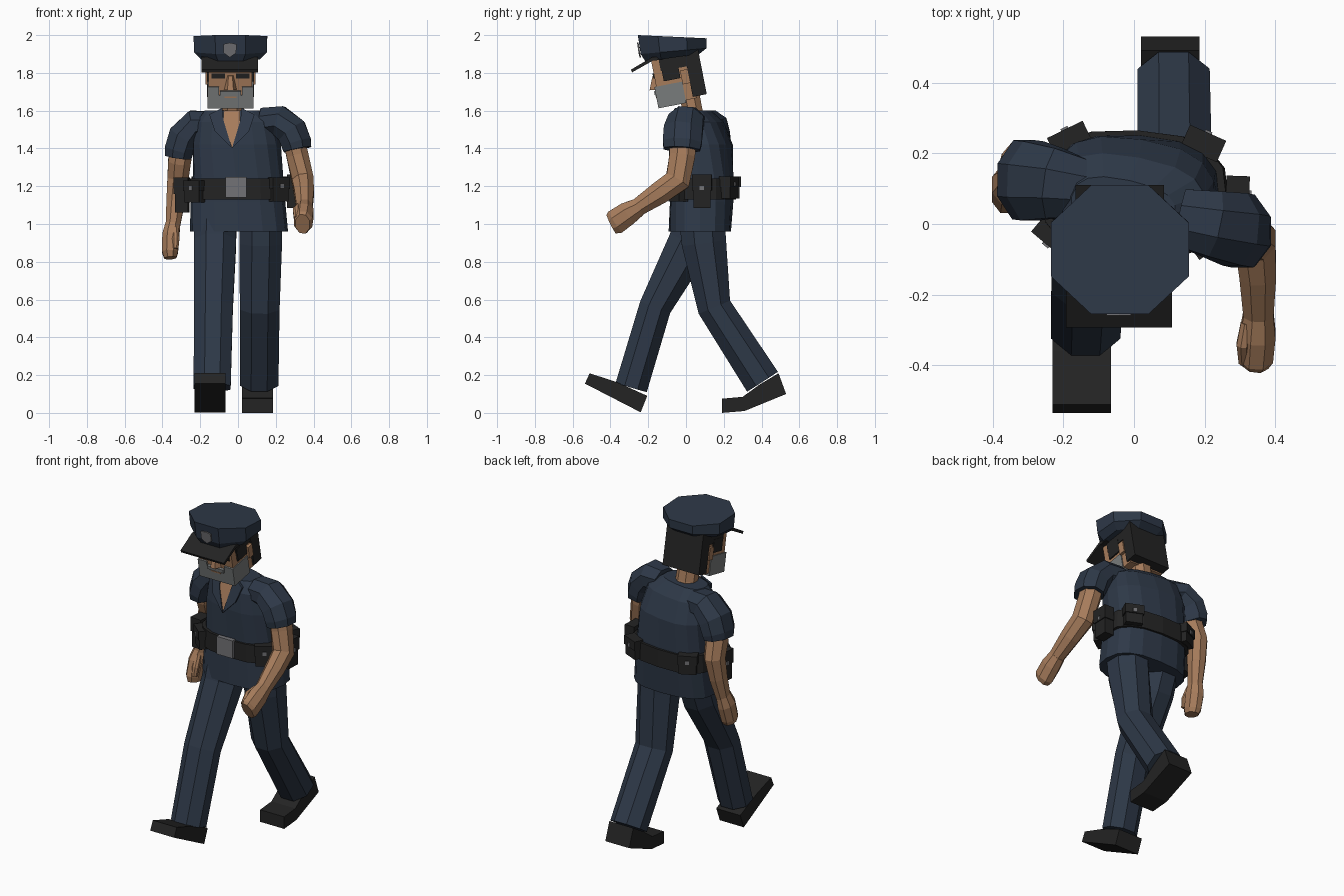
import bpy, bmesh, math
from mathutils import Vector, Matrix


def material(name, r, g, b):
    m = bpy.data.materials.new(name)
    m.diffuse_color = (r, g, b, 1)
    return m


NAVY = material("navy_cloth", 0.027, 0.040, 0.064)
BLACK = material("black_leather", 0.017, 0.017, 0.017)
SKIN = material("skin", 0.38, 0.20, 0.105)
GREY = material("grey_beard", 0.19, 0.20, 0.20)
STEEL = material("steel", 0.17, 0.17, 0.18)


def finish(name, bm, mat):
    bmesh.ops.recalc_face_normals(bm, faces=bm.faces)
    mesh = bpy.data.meshes.new(name)
    bm.to_mesh(mesh)
    bm.free()
    mesh.materials.append(mat)
    ob = bpy.data.objects.new(name, mesh)
    bpy.context.collection.objects.link(ob)
    return ob


def loft(name, rings, mat):
    """Skin a stack of equal-length rings and cap both ends."""
    bm = bmesh.new()
    vs = [[bm.verts.new(p) for p in r] for r in rings]
    n = len(vs[0])
    for a, b in zip(vs, vs[1:]):
        for i in range(n):
            bm.faces.new((a[i], a[(i + 1) % n], b[(i + 1) % n], b[i]))
    bm.faces.new(vs[0])
    bm.faces.new(vs[-1])
    return finish(name, bm, mat)


def tube(name, path, mat, ref=(1, 0, 0), n=8):
    """Limb along (centre, half_width, half_depth) stations."""
    pts = [Vector(p[0]) for p in path]
    rings = []
    for i, (c, w, d) in enumerate(path):
        t = (pts[min(i + 1, len(pts) - 1)] - pts[max(i - 1, 0)]).normalized()
        u = Vector(ref)
        u = (u - u.dot(t) * t).normalized()
        v = t.cross(u)
        k = 1 / math.cos(math.pi / n)
        angs = [(j + 0.5) * 2 * math.pi / n for j in range(n)]
        rings.append([pts[i] + k * (u * w * math.cos(a) + v * d * math.sin(a)) for a in angs])
    return loft(name, rings, mat)


def body(name, levels, mat, n=16):
    """Rounded-box rings: z, cx, cy, rx, ry, twist in degrees."""
    def sp(c):
        return math.copysign(abs(c) ** 0.75, c)
    rings = []
    for z, cx, cy, rx, ry, tw in levels:
        rot = Matrix.Rotation(math.radians(tw), 3, 'Z')
        angs = [j * 2 * math.pi / n for j in range(n)]
        rings.append([rot @ Vector((rx * sp(math.cos(a)), ry * sp(math.sin(a)), 0))
                      + Vector((cx, cy, z)) for a in angs])
    return loft(name, rings, mat)


def box(name, lo, hi, mat, matrix=Matrix()):
    bm = bmesh.new()
    bmesh.ops.create_cube(bm, size=1)
    for v in bm.verts:
        v.co = matrix @ Vector([l + (h - l) * (c + 0.5) for l, h, c in zip(lo, hi, v.co)])
    return finish(name, bm, mat)


def prism(name, yz, x0, x1, mat):
    return loft(name, [[(x, y, z) for y, z in yz] for x in (x0, x1)], mat)


def plate(name, pts, mat, off=(0, -0.008, 0)):
    return loft(name, [pts, [Vector(p) + Vector(off) for p in pts]], mat)


# Trousers
tube("back_leg", [((0.12, 0.085, 1.02), .113, .12), ((0.12, 0.095, .9), .113, .118),
                  ((0.115, 0.15, .56), .105, .09), ((0.112, 0.405, .165), .102, .097)], NAVY)
tube("front_leg", [((-0.12, 0.06, 1.02), .112, .12), ((-0.122, 0.02, .9), .112, .115),
                   ((-0.13, -0.163, .56), .103, .085), ((-0.137, -0.29, .135), .098, .086)], NAVY)

# Shoes
prism("back_shoe", [(.19, 0), (.19, .075), (.30, .085), (.39, .15), (.49, .21),
                    (.53, .10), (.31, .01)], .02, .185, BLACK)
prism("front_shoe", [(-.51, .21), (-.535, .155), (-.24, .003), (-.205, .09), (-.36, .16)],
      -.23, -.065, BLACK)

# Shirt, twisting towards the shoulders
body("shirt", [(.96, .005, .073, .26, .165, 0), (1.12, 0, .083, .25, .168, -2),
               (1.25, 0, .083, .24, .168, -4), (1.42, -.005, .078, .235, .163, -9),
               (1.54, -.01, .06, .215, .13, -11), (1.60, -.03, .045, .15, .08, -12)], NAVY)

# Belt with buckle
body("belt", [(1.13, 0, .083, .268, .182, -3), (1.24, 0, .083, .262, .182, -3)], BLACK)
box("buckle", (-.065, -.118, 1.14), (.045, -.09, 1.25), STEEL)


def pouch(name, x, y, z, size, deg):
    """Belt pouch whose -y side faces outward, with a stud."""
    m = Matrix.Translation((x, y, z)) @ Matrix.Rotation(math.radians(deg), 4, 'Z')
    sx, sy, sz = (s / 2 for s in size)
    box(name, (-sx, -sy, -sz), (sx, sy, sz), BLACK, m)
    box(name + "_flap", (-sx - .006, -sy - .006, sz * .1), (sx + .006, sy, sz + .006), BLACK, m)
    box(name + "_stud", (-.011, -sy - .012, .01), (.011, -sy, .032), STEEL, m)


pouch("front_left_pouch", -.225, -.03, 1.17, (.10, .06, .11), -40)
pouch("front_right_pouch", .21, -.04, 1.18, (.10, .06, .12), 35)
pouch("rear_right_pouch", .195, .225, 1.19, (.10, .06, .11), 156)
pouch("rear_left_pouch", -.18, .235, 1.19, (.10, .06, .11), 206)
pouch("right_holster", .29, .085, 1.17, (.09, .06, .17), 88)
pouch("left_holster", -.295, .07, 1.15, (.10, .07, .18), -95)


# Open collar
def chest(x, z, lift=0.0):
    t = (z - 1.42) / .12 if z < 1.54 else 1 + (z - 1.54) / .06
    y = -.085 + (.017 * t if t < 1 else .017 + .035 * (t - 1))
    return (x, y - .2 * (x + .03) - lift, z)


plate("open_neck", [chest(-.03, 1.40, .006), chest(-.08, 1.54, .006), chest(-.075, 1.60, .006),
                    chest(.01, 1.60, .006), chest(.01, 1.54, .006)], SKIN)
for name, s in (("left_lapel", -1), ("right_lapel", 1)):
    x = -.032
    plate(name, [chest(x, 1.40, .008), chest(x + s * .045, 1.55, .008),
                 chest(x + s * .05, 1.615, .008), chest(x + s * .12, 1.58, .004),
                 chest(x + s * .09, 1.49, .006)], NAVY, (0, -.014, 0))
tube("neck", [((-.03, .05, 1.52), .075, .06), ((-.03, .035, 1.6), .062, .052),
              ((-.035, .01, 1.72), .06, .055)], SKIN)

# Sleeves
Y = (0, 1, 0)
tube("right_sleeve", [((.13, .02, 1.54), .08, .075), ((.22, .0, 1.545), .094, .08),
                      ((.285, -.015, 1.49), .103, .083), ((.308, -.02, 1.43), .103, .08),
                      ((.315, -.022, 1.395), .096, .074)], NAVY, Y)
tube("left_sleeve", [((-.14, .10, 1.52), .08, .075), ((-.225, .115, 1.525), .1, .08),
                     ((-.288, .122, 1.46), .112, .083), ((-.312, .125, 1.39), .112, .077),
                     ((-.317, .128, 1.355), .104, .07)], NAVY, Y)

# Arms and hands
tube("right_arm", [((.295, -.015, 1.45), .058, .07), ((.315, -.02, 1.36), .058, .068),
                   ((.343, -.045, 1.23), .057, .068), ((.35, -.14, 1.165), .052, .06),
                   ((.352, -.26, 1.085), .042, .046)], SKIN)
tube("right_hand", [((.352, -.25, 1.09), .042, .048), ((.35, -.31, 1.055), .05, .062),
                    ((.345, -.375, 1.01), .048, .066), ((.342, -.395, 1.0), .038, .055)], SKIN)
tube("right_thumb", [((.32, -.28, 1.09), .018, .02), ((.31, -.34, 1.075), .02, .022),
                     ((.312, -.39, 1.03), .016, .018)], SKIN)
tube("left_arm", [((-.295, .125, 1.42), .06, .068), ((-.31, .14, 1.33), .06, .068),
                  ((-.318, .172, 1.24), .056, .064), ((-.33, .155, 1.12), .049, .055),
                  ((-.345, .125, .99), .038, .046)], SKIN)
tube("left_hand", [((-.345, .127, 1.0), .038, .046), ((-.355, .11, .94), .046, .058),
                   ((-.36, .085, .85), .042, .056), ((-.358, .08, .82), .032, .045)], SKIN)
tube("left_thumb", [((-.335, .09, .98), .018, .02), ((-.33, .055, .92), .02, .02),
                    ((-.332, .045, .87), .016, .017)], SKIN)

# Head, nodding slightly forward
H = Matrix.Translation((-.04, -.04, 1.75)) @ Matrix.Rotation(math.radians(11), 4, 'X')
box("head", (-.115, -.12, -.10), (.115, .08, .14), SKIN, H)
box("beard", (-.121, -.13, -.115), (.121, .02, -.045), GREY, H)
box("moustache", (-.055, -.136, -.045), (.055, -.11, -.022), GREY, H)
box("mouth", (-.032, -.133, -.058), (.032, -.125, -.05), SKIN, H)
box("back_hair", (-.125, .06, -.09), (.125, .135, .15), BLACK, H)
box("hair_band", (-.122, -.08, .075), (.122, .08, .145), BLACK, H)
for side, s in (("left", -1), ("right", 1)):
    def sided(name, a, b, mat):
        lo, hi = sorted((s * a[0], s * b[0]))
        box(side + name, (lo, *a[1:]), (hi, *b[1:]), mat, H)
    sided("_cheek_beard", (.06, -.13, -.05), (.121, .02, .0), GREY)
    sided("_sideburn", (.09, -.075, .02), (.124, .015, .10), BLACK)
    sided("_ear", (.10, .02, -.015), (.132, .06, .06), SKIN)
    sided("_eye", (.03, -.126, .045), (.10, -.118, .072), BLACK)
loft("nose", [[H @ Vector(p) for p in r] for r in (
    [(-.016, -.118, .06), (.016, -.118, .06), (.01, -.128, .06), (-.01, -.128, .06)],
    [(-.036, -.115, -.02), (.036, -.115, -.02), (.016, -.158, -.012), (-.016, -.158, -.012)])], SKIN)


# Peaked cap
def cap_ring(x_half, yf, yb, zf, zb):
    k = 1 / math.cos(math.pi / 8)
    ring = []
    for j in range(8):
        a = (j + .5) * math.pi / 4
        t = (1 + k * math.sin(a)) / 2
        ring.append((-.04 + x_half * k * math.cos(a), yf + (yb - yf) * t, zf + (zb - zf) * t))
    return ring


loft("cap", [cap_ring(.155, -.215, .07, 1.86, 1.90), cap_ring(.193, -.24, .108, 1.90, 1.93),
             cap_ring(.195, -.255, .11, 2.0, 1.983)], NAVY)
prism("cap_peak", [(-.292, 1.817), (-.18, 1.883), (-.12, 1.89), (-.12, 1.87), (-.175, 1.865),
                   (-.285, 1.803)], -.192, .107, BLACK)
plate("cap_badge", [(-.078, -.250, 1.952), (-.043, -.251, 1.96), (-.008, -.250, 1.952),
                    (-.01, -.243, 1.905), (-.043, -.238, 1.882), (-.076, -.243, 1.905)], STEEL)
